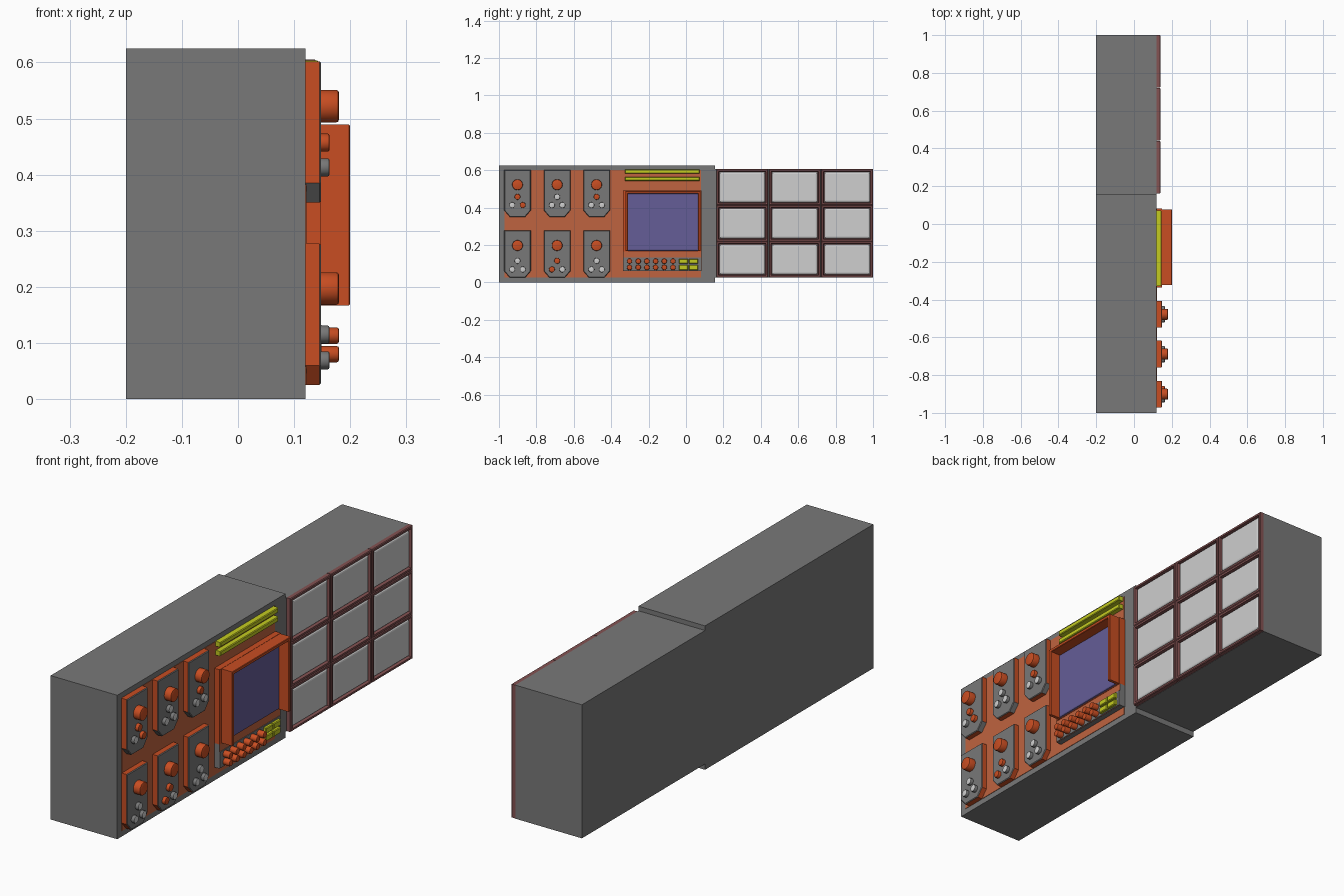
import bpy, bmesh, math
from mathutils import Vector, Matrix

if "Cube" in bpy.data.objects:
    bpy.data.objects.remove(bpy.data.objects["Cube"])


def material(name, r, g, b):
    m = bpy.data.materials.new(name)
    m.diffuse_color = (r, g, b, 1)
    m.use_nodes = True
    m.node_tree.nodes["Principled BSDF"].inputs["Base Color"].default_value = m.diffuse_color
    return m


GREY = material("casing grey", 0.19, 0.19, 0.19)
ORANGE = material("bright orange", 0.58, 0.075, 0.016)
RUST = material("panel orange", 0.52, 0.125, 0.05)
YELLOW = material("yellow", 0.55, 0.60, 0.015)
BLUE = material("screen blue", 0.13, 0.11, 0.31)
MAROON = material("dull maroon", 0.23, 0.085, 0.085)
LIGHT = material("light grey", 0.62, 0.62, 0.62)


def finish(name, bm, mats, rule=None, smooth=False):
    """Turn a bmesh into an object; rule picks a material slot per face."""
    bmesh.ops.recalc_face_normals(bm, faces=bm.faces)
    bm.normal_update()
    for f in bm.faces:
        f.material_index = rule(f) if rule else 0
        f.smooth = False
    me = bpy.data.meshes.new(name)
    bm.to_mesh(me)
    bm.free()
    for m in mats:
        me.materials.append(m)
    ob = bpy.data.objects.new(name, me)
    bpy.context.collection.objects.link(ob)
    if smooth:
        bpy.ops.object.select_all(action='DESELECT')
        ob.select_set(True)
        bpy.context.view_layer.objects.active = ob
        bpy.ops.object.shade_smooth_by_angle(angle=math.radians(35))
    return ob


def front_edges(bm, x):
    return [e for e in bm.edges if all(abs(v.co.x - x) < 1e-5 for v in e.verts)]


def prism(name, outline, x0, x1, mats, bevel=0, rule=None, segments=1):
    """Extrude a (y, z) outline along x, with an optional front edge bevel."""
    bm = bmesh.new()
    base = bm.faces.new([bm.verts.new((x0, y, z)) for y, z in outline])
    ext = bmesh.ops.extrude_face_region(bm, geom=[base])
    for v in ext['geom']:
        if isinstance(v, bmesh.types.BMVert):
            v.co.x = x1
    if not any(f for f in bm.faces if all(abs(v.co.x - x0) < 1e-5 for v in f.verts)):
        bm.faces.new([v for v in bm.verts if abs(v.co.x - x0) < 1e-5])
    if bevel:
        bmesh.ops.bevel(bm, geom=front_edges(bm, x1), offset=bevel,
                        segments=segments, affect='EDGES', profile=0.5)
    return finish(name, bm, mats, rule)


def box(name, x, y, z, mats, bevel=0, rule=None, segments=1):
    outline = [(y[0], z[0]), (y[1], z[0]), (y[1], z[1]), (y[0], z[1])]
    return prism(name, outline, x[0], x[1], mats, bevel, rule, segments)


def knob(name, y, z, r, x0, x1, mats, sides=16, bevel=0.005, rule=None):
    """Short cylinder pointing along +x."""
    bm = bmesh.new()
    mat = Matrix.Translation(((x0 + x1) / 2, y, z)) @ Matrix.Rotation(math.pi / 2, 4, 'Y')
    bmesh.ops.create_cone(bm, cap_ends=True, segments=sides, radius1=r, radius2=r,
                          depth=x1 - x0, matrix=mat)
    bmesh.ops.bevel(bm, geom=front_edges(bm, x1), offset=bevel, segments=2,
                    affect='EDGES', profile=0.5)
    return finish(name, bm, mats, rule, smooth=True)


def facing(f):
    return 1 if f.normal.x > 0.5 else 0


FACE = 0.12

# Casing in two sections, and the painted backing panel
box("main_casing", (-0.2, FACE), (-1, 0.155), (0, 0.625), [GREY])
box("monitor_casing", (-0.2, FACE), (0.155, 1), (0.025, 0.605), [GREY])
box("control_backing", (FACE - 0.002, FACE + 0.002), (-0.97, 0.08), (0.025, 0.602), [RUST])

# Six control plates with clipped lower corners, each with a knob and three buttons
ORANGE_BUTTONS = {(0, 0): (0, 2), (0, 1): (), (0, 2): (0,),
                  (1, 0): (), (1, 1): (0, 1), (1, 2): ()}
for row, z0 in enumerate((0.35, 0.025)):
    for col, yc in enumerate((-0.901, -0.689, -0.478)):
        tag = f"{row + 1}_{col + 1}"
        w, top, cut = 0.071, z0 + 0.252, 0.035
        outline = [(yc - w + 0.03, z0), (yc + w - 0.03, z0), (yc + w, z0 + cut),
                   (yc + w, top), (yc - w, top), (yc - w, z0 + cut)]

        def plate_colour(f, upper=(row == 0)):
            clipped = abs(f.normal.y) > 0.3 and f.normal.z < -0.3
            return 1 if f.normal.x > 0.5 or (upper and clipped) else 0

        prism(f"control_plate_{tag}", outline, FACE, 0.148, [ORANGE, GREY], 0.003, plate_colour)
        knob(f"dial_{tag}", yc, z0 + 0.172, 0.029, 0.147, 0.18, [ORANGE])
        low = z0 + (0.063 if row == 0 else 0.044)
        high = z0 + (0.107 if row == 0 else 0.09)
        for i, (dy, z) in enumerate(((0, high), (-0.028, low), (0.028, low))):
            if i in ORANGE_BUTTONS[(row, col)]:
                knob(f"button_{tag}_{i}", yc + dy, z, 0.016, 0.147, 0.163, [ORANGE], 12, 0.003)
            else:
                knob(f"button_{tag}_{i}", yc + dy, z, 0.016, 0.147, 0.163,
                     [GREY, LIGHT], 12, 0.003, facing)

# Yellow light bars above the screen
for i, z in enumerate((0.543, 0.582)):
    box(f"light_bar_{i + 1}", (FACE, 0.145), (-0.327, 0.072), (z, z + 0.021), [YELLOW], 0.003)

# Screen mount, screen and hood that is open at the bottom
box("screen_mount", (FACE, 0.148), (-0.337, 0.082), (0.165, 0.49), [ORANGE])
box("screen", (0.146, 0.155), (-0.315, 0.066), (0.168, 0.475), [BLUE], 0.007, None, 2)
ya, yb, za, zb, t = -0.324, 0.078, 0.167, 0.489, 0.014
hood = [(ya, za), (ya + t, za), (ya + t, zb - t), (yb - t, zb - t),
        (yb - t, za), (yb, za), (yb, zb), (ya, zb)]
prism("screen_hood", hood, 0.147, 0.2, [ORANGE], 0.002)

# Keypad mount, tray, round keys and rectangular keys
box("keypad_mount", (FACE, 0.146), (-0.337, 0.082), (0.06, 0.165), [GREY, RUST], 0, facing)
box("keypad_tray", (0.144, 0.149), (-0.335, 0.08), (0.062, 0.132), [GREY])
for row, z in enumerate((0.08, 0.113)):
    for i in range(6):
        knob(f"key_{row + 1}_{i + 1}", -0.302 + 0.0465 * i, z, 0.0145,
             0.148, 0.18, [ORANGE], 12, 0.004)
    for i, y in enumerate((-0.038, 0.015)):
        box(f"flat_key_{row + 1}_{i + 1}", (0.148, 0.162), (y, y + 0.049),
            (z - 0.013, z + 0.012), [YELLOW], 0.003)


# Monitor wall: a 3 by 3 grid of bevelled frames holding raised panels
def monitor_frame(name, y, z, x0, x1, rim):
    bm = bmesh.new()

    def ring(x, d):
        return [bm.verts.new((x, a, b)) for a, b in
                ((y[0] + d, z[0] + d), (y[1] - d, z[0] + d),
                 (y[1] - d, z[1] - d), (y[0] + d, z[1] - d))]

    rings = [ring(x0, 0), ring(x1 - 0.003, 0), ring(x1, 0.003),
             ring(x1, rim - 0.003), ring(x0 + 0.003, rim)]
    for a, b in zip(rings, rings[1:]):
        for i in range(4):
            j = (i + 1) % 4
            bm.faces.new((a[i], a[j], b[j], b[i]))
    bm.faces.new(rings[-1])
    bm.faces.new(rings[0])
    return finish(name, bm, [MAROON])


for col in range(3):
    y0 = 0.162 + 0.2805 * col
    y1 = y0 + 0.277
    for row in range(3):
        z0 = 0.026 + 0.193 * row
        z1 = z0 + 0.193
        tag = f"{row + 1}_{col + 1}"
        monitor_frame(f"monitor_frame_{tag}", (y0, y1), (z0, z1), FACE, 0.14, 0.014)
        box(f"monitor_panel_{tag}", (FACE + 0.002, 0.137), (y0 + 0.017, y1 - 0.017),
            (z0 + 0.016, z1 - 0.016), [LIGHT], 0.01, None, 3)
